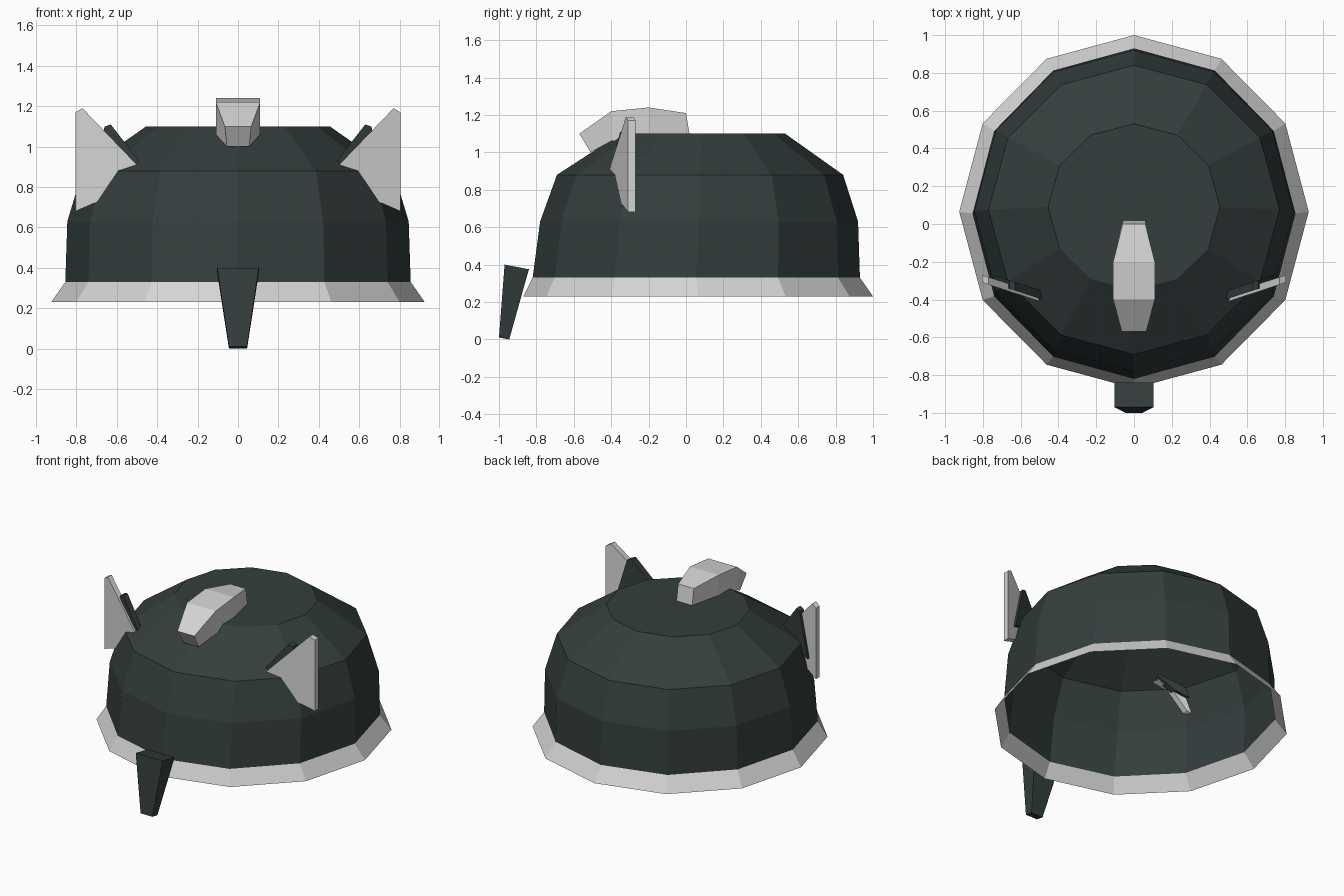
import bpy, bmesh, math

cube = bpy.data.objects.get("Cube")
if cube:
    bpy.data.objects.remove(cube, do_unlink=True)


def material(name, color):
    m = bpy.data.materials.new(name)
    m.use_nodes = True
    m.diffuse_color = (*color, 1)
    bsdf = next(n for n in m.node_tree.nodes if n.type == 'BSDF_PRINCIPLED')
    bsdf.inputs["Base Color"].default_value = (*color, 1)
    bsdf.inputs["Roughness"].default_value = 0.8
    return m


dark = material("dark_slate", (0.034, 0.047, 0.047))
pale = material("pale_grey", (0.66, 0.66, 0.66))


def loft(name, rings, mat, cap_start=True, cap_end=True):
    """Skin a list of equal-length closed rings into one object."""
    bm = bmesh.new()
    loops = [[bm.verts.new(p) for p in ring] for ring in rings]
    n = len(loops[0])
    for a, b in zip(loops, loops[1:]):
        for i in range(n):
            j = (i + 1) % n
            bm.faces.new((a[i], a[j], b[j], b[i]))
    if cap_start:
        bm.faces.new(loops[0][::-1])
    if cap_end:
        bm.faces.new(loops[-1])
    bmesh.ops.recalc_face_normals(bm, faces=bm.faces)
    mesh = bpy.data.meshes.new(name)
    bm.to_mesh(mesh)
    bm.free()
    mesh.materials.append(mat)
    obj = bpy.data.objects.new(name, mesh)
    bpy.context.collection.objects.link(obj)
    return obj


def oval(rx, ry, cy, z, sides=12):
    steps = [2 * math.pi * i / sides for i in range(sides)]
    return [(rx * math.cos(a), cy + ry * math.sin(a), z) for a in steps]


# Open shell: flared rim, then the dome with a flat top
rim_bottom = oval(0.925, 0.935, 0.065, 0.23)
rim_top = oval(0.855, 0.875, 0.055, 0.33)
loft("rim", [rim_bottom, rim_top], pale, False, False)
loft("dome", [rim_top,
              oval(0.845, 0.85, 0.07, 0.63),
              oval(0.77, 0.765, 0.075, 0.88),
              oval(0.455, 0.44, 0.09, 1.10)], dark, False, True)


# Crest on top: sections of top y, top z, half width, bottom y, z, half width
def section(yt, zt, wt, yb, zb, wb):
    return [(-wt, yt, zt), (wt, yt, zt), (wb, yb, zb), (-wb, yb, zb)]


loft("crest", [section(-0.57, 1.10, 0.065, -0.51, 1.00, 0.055),
               section(-0.40, 1.22, 0.11, -0.40, 1.06, 0.11),
               section(-0.20, 1.24, 0.11, -0.20, 1.07, 0.11),
               section(0.00, 1.21, 0.06, 0.02, 1.09, 0.06)], pale)


# Tapered chin guard at the front
def level(z_front, z_back, y_front, y_back, w):
    return [(-w, y_front, z_front), (w, y_front, z_front),
            (w, y_back, z_back), (-w, y_back, z_back)]


loft("chin_guard", [level(0.01, 0.0, -1.0, -0.945, 0.045),
                    level(0.40, 0.375, -0.97, -0.84, 0.103)], dark)


# Side fins: pale plate with a dark backing plate, on a slanted plane
def plate(name, outline, near, far, mat, side):
    def ring(offset):
        return [(side * x, -0.41 + 0.33 * (x - 0.5) + offset, z)
                for x, z in outline]
    return loft(name, [ring(near), ring(far)], mat)


fin = [(0.77, 1.19), (0.805, 1.17), (0.805, 0.68),
       (0.69, 0.73), (0.59, 0.87), (0.50, 0.91)]
backing = [(0.63, 1.11), (0.66, 1.10), (0.74, 0.80), (0.60, 0.85), (0.49, 0.93)]
for label, side in (("left", 1), ("right", -1)):
    plate(label + "_fin", fin, 0.0, 0.04, pale, side)
    plate(label + "_fin_backing", backing, 0.015, 0.06, dark, side)
